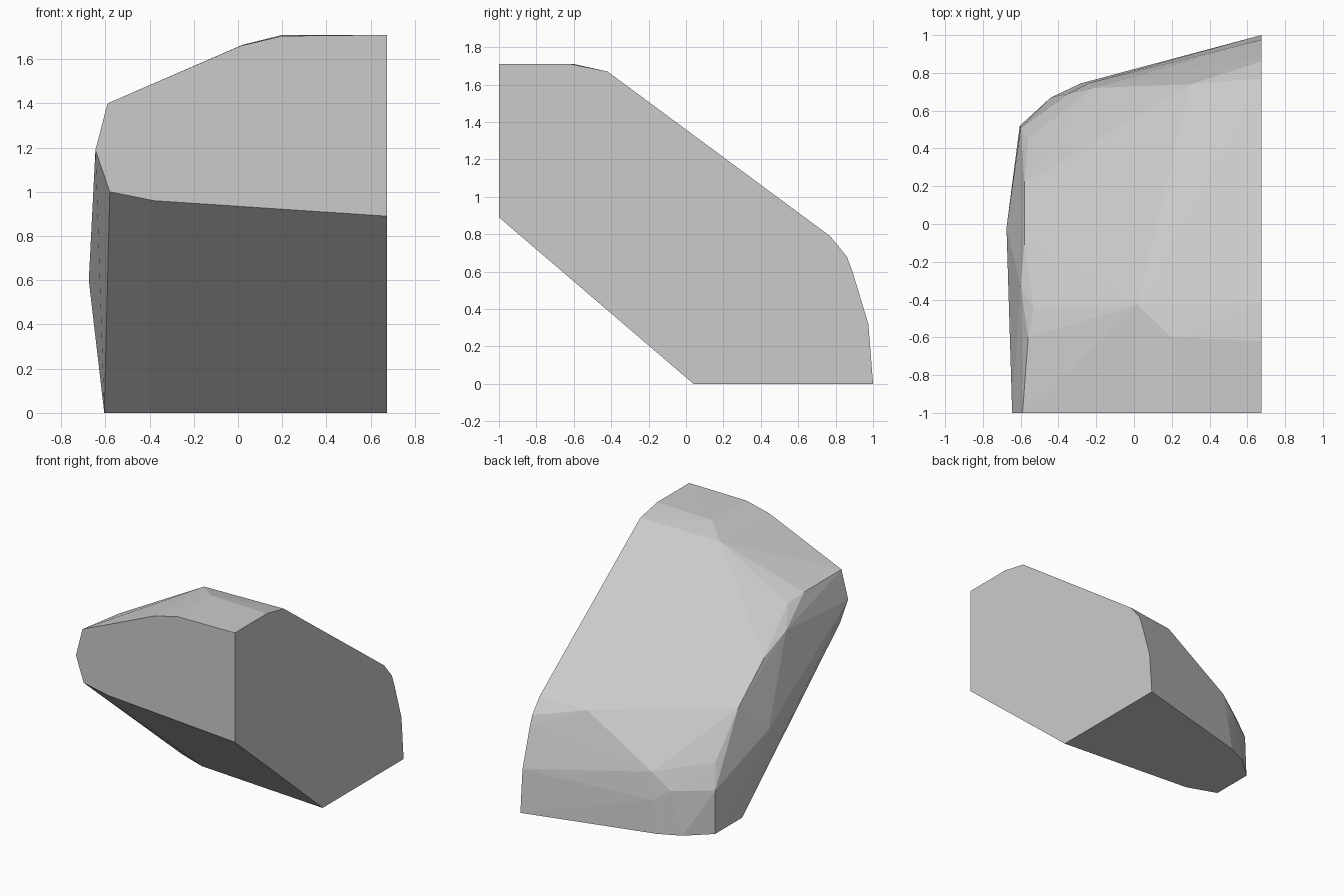
import bpy
import bmesh

if "Cube" in bpy.data.objects:
    bpy.data.objects.remove(bpy.data.objects["Cube"])

# flat cut planes of the chunk: right side (y, z), front (x, z), underside (x, y)
RIGHT = [(-1, .89), (-1, 1.71), (-.62, 1.71), (-.42, 1.67), (.77, .79),
         (.86, .68), (.89, .60), (.975, .32), (1, 0), (.04, 0)]
FRONT = [(-.38, .96), (-.58, 1.0), (-.645, 1.19), (-.59, 1.40), (.01, 1.66), (.2, 1.705)]
BASE = [(-.28, .745), (-.44, .67), (-.605, .52), (-.605, .20), (-.385, .12)]

# bevelled corners between the upper slope and the outer walls
CORNERS = [(.02, -.43, 1.665), (.2, -.6, 1.71), (.3, .74, .77), (-.22, .72, .44),
           (-.56, .45, .50), (-.58, .21, .82), (-.58, -.1, 1.08), (-.53, -.45, 1.34),
           (-.56, -.6, 1.375), (-.60, -.33, 1.2), (-.675, -.02, .6),
           (-.60, .51, .32), (-.35, .69, .32), (-.24, .745, .24)]

points = [(.674, y, z) for y, z in RIGHT]
points += [(x, -1, z) for x, z in FRONT]
points += [(x, y, 0) for x, y in BASE]
points += CORNERS

# faceted convex chunk
bm = bmesh.new()
for p in points:
    bm.verts.new(p)
hull = bmesh.ops.convex_hull(bm, input=bm.verts)
loose = [v for v in bm.verts if not v.link_faces]
bmesh.ops.delete(bm, geom=loose, context='VERTS')
bmesh.ops.dissolve_limit(bm, angle_limit=.005, verts=bm.verts, edges=bm.edges)
bmesh.ops.recalc_face_normals(bm, faces=bm.faces)

mesh = bpy.data.meshes.new("rock_chunk")
bm.to_mesh(mesh)
bm.free()
chunk = bpy.data.objects.new("rock_chunk", mesh)
bpy.context.collection.objects.link(chunk)

# plain stone colour
stone = bpy.data.materials.new("light_grey")
stone.diffuse_color = (.6, .6, .6, 1)
stone.use_nodes = True
stone.node_tree.nodes["Principled BSDF"].inputs["Base Color"].default_value = stone.diffuse_color
mesh.materials.append(stone)
